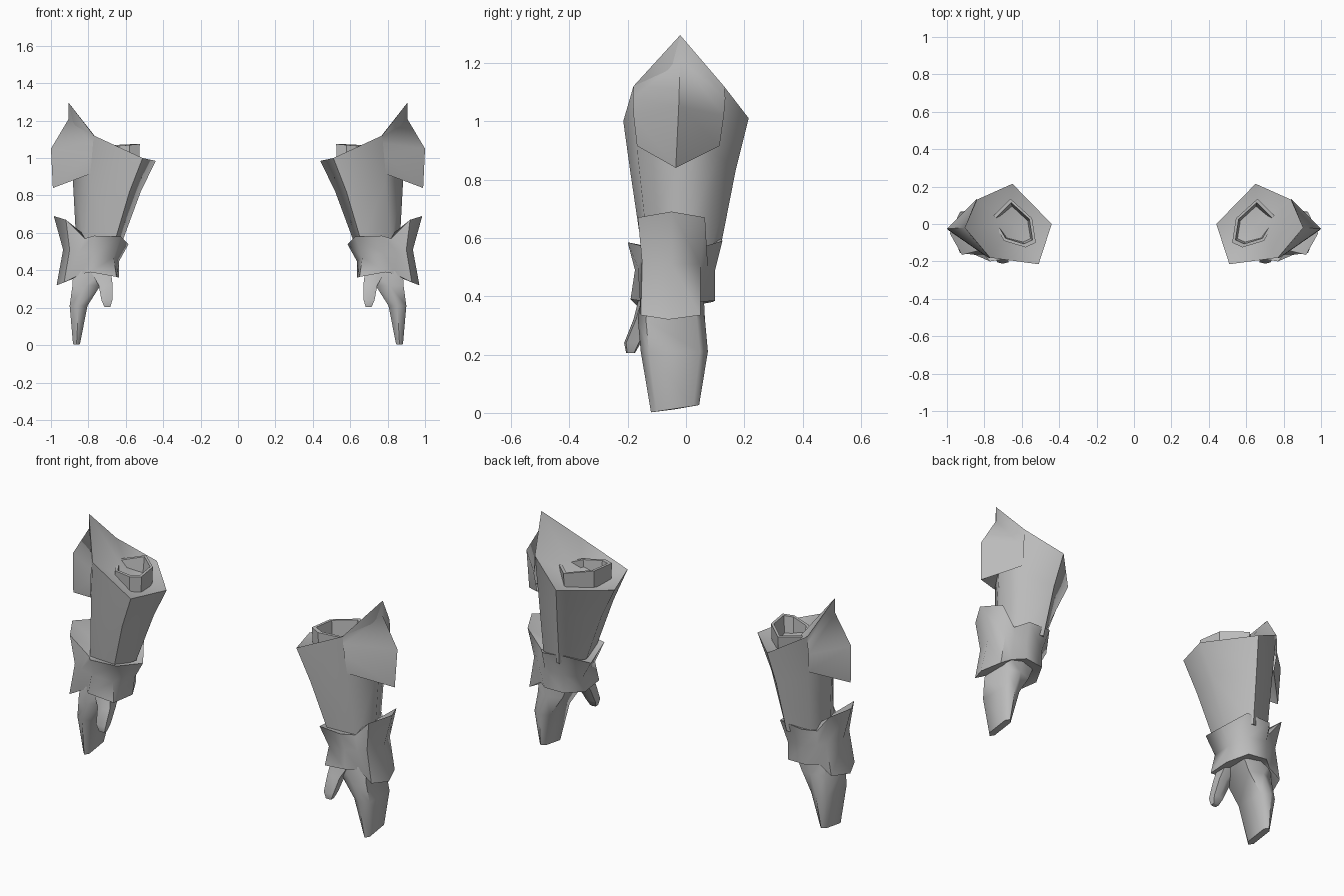
import bpy, bmesh, math
from mathutils import Vector

if "Cube" in bpy.data.objects:
    bpy.data.objects.remove(bpy.data.objects["Cube"])

steel = bpy.data.materials.new("steel_grey")
steel.diffuse_color = (0.5, 0.5, 0.5, 1)
steel.use_nodes = True
steel.node_tree.nodes["Principled BSDF"].inputs["Base Color"].default_value = steel.diffuse_color


def loft(name, rings, side, top=None, bottom=None, closed=True, angle=70):
    """Skin a list of equal-length rings; top/bottom are cap centre points."""
    bm = bmesh.new()
    rows = [[bm.verts.new((p[0] * side, p[1], p[2])) for p in r] for r in rings]
    n = len(rows[0])
    for a, b in zip(rows, rows[1:]):
        for i in range(n if closed else n - 1):
            j = (i + 1) % n
            bm.faces.new((a[i], a[j], b[j], b[i]))
    for row, c in ((rows[0], top), (rows[-1], bottom)):
        if c:
            v = bm.verts.new((c[0] * side, c[1], c[2]))
            for i in range(n):
                bm.faces.new((row[i], row[(i + 1) % n], v))
    bmesh.ops.recalc_face_normals(bm, faces=bm.faces)
    # an open sheet has no inside: point it away from the arm
    if not closed and sum(f.normal.x * side * f.calc_area() for f in bm.faces) < 0:
        bmesh.ops.reverse_faces(bm, faces=bm.faces)
    bm.normal_update()
    for f in bm.faces:
        f.smooth = True
    for e in bm.edges:
        e.smooth = len(e.link_faces) == 2 and e.calc_face_angle(0) < math.radians(angle)
    me = bpy.data.meshes.new(name)
    bm.to_mesh(me)
    bm.free()
    me.materials.append(steel)
    ob = bpy.data.objects.new(name, me)
    bpy.context.collection.objects.link(ob)
    return ob


def shrink(ring, k, z):
    """Scale a ring about its centre and move it to height z."""
    c = sum((Vector(p) for p in ring), Vector()) / len(ring)
    return [(c.x + (p[0] - c.x) * k, c.y + (p[1] - c.y) * k, z) for p in ring]


# forearm cuff: slanted pointed mouth down to the wrist
cuff = [
    [(.44, 0, .985), (.65, .215, 1.01), (.84, .13, 1.12),
     (.905, -.02, 1.295), (.77, -.18, 1.12), (.51, -.215, 1.0)],
    [(.52, 0, .82), (.675, .17, .83), (.83, .11, .88),
     (.885, -.02, .92), (.79, -.165, .88), (.58, -.19, .82)],
    [(.62, -.01, .55), (.70, .115, .55), (.82, .08, .55),
     (.865, -.03, .55), (.82, -.13, .55), (.66, -.15, .55)],
]

# flared outer plate on the cuff
plate = [
    [(.77, -.18, 1.12), (.905, -.02, 1.295), (.84, .13, 1.12)],
    [(.775, -.182, 1.08), (.905, -.02, 1.21), (.842, .135, 1.08)],
    [(.78, -.18, 1.02), (1.0, -.025, 1.05), (.845, .13, 1.02)],
    [(.79, -.168, .915), (.99, -.035, .84), (.835, .115, .915)],
    [(.80, -.13, .93), (.87, -.03, .93), (.82, .09, .93)],
]

# arm socket in the mouth of the cuff
socket = [(.545, .03, 1.075), (.66, .135, 1.07), (.765, .03, 1.06),
          (.695, -.09, 1.06), (.58, -.125, 1.07), (.525, -.1, 1.075)]
socket_rings = [
    shrink(socket, .95, .95), socket,
    [(.64 + (x - .64) * .85, y * .85, z) for x, y, z in socket],
    shrink(socket, .7, .96),
]

# wrist band: flared top, waist, flared bottom, notched beside the outer plate
band = [
    [(.985, -.05, .69), (.93, .065, .67), (.85, .06, .57), (.80, .125, .59),
     (.66, .115, .60), (.585, 0, .54), (.625, -.175, .58), (.77, -.20, .585),
     (.82, -.14, .57), (.92, -.165, .67)],
    [(.935, -.05, .51), (.90, .05, .51), (.86, .075, .50), (.80, .10, .49),
     (.69, .09, .48), (.635, 0, .45), (.665, -.15, .47), (.78, -.175, .49),
     (.85, -.165, .50), (.90, -.15, .51)],
    [(.97, -.06, .32), (.93, .05, .335), (.86, .05, .38), (.80, .10, .385),
     (.69, .09, .38), (.635, -.02, .36), (.65, -.165, .365), (.79, -.19, .39),
     (.84, -.135, .38), (.93, -.155, .335)],
]


def oval(x0, x1, y0, y1, z, tilt=0):
    """Six-sided cross-section flattened in x."""
    m = (x0 + x1) / 2
    yq = (y1 - y0) * .12
    pts = [(x0, y0 + yq), (m, y0), (x1, y0 + yq), (x1, y1 - yq), (m, y1), (x0, y1 - yq)]
    return [(x, y, z + tilt * (y - y0)) for x, y in pts]


# mitten-shaped hand tapering to a blunt tip
hand = [oval(.69, .88, -.15, .06, .42), oval(.735, .885, -.165, .065, .32),
        oval(.805, .90, -.155, .075, .21), oval(.845, .882, -.12, .045, .002, .15)]

# thumb pointing down and forward
thumb = [oval(.68, .79, -.16, -.06, .40), oval(.67, .745, -.18, -.11, .32),
         oval(.672, .73, -.212, -.155, .24), oval(.682, .715, -.205, -.175, .205)]

for side, tag in ((1, "left"), (-1, "right")):
    loft("cuff_" + tag, cuff, side, top=(.65, 0, .97), bottom=(.75, -.02, .55))
    loft("cuff_plate_" + tag, plate, side, closed=False)
    loft("arm_socket_" + tag, socket_rings, side, angle=30)
    loft("wrist_band_" + tag, band, side, top=(.76, -.03, .54),
         bottom=(.77, -.04, .40), angle=60)
    loft("hand_" + tag, hand, side, top=(.78, -.04, .42),
         bottom=(.863, -.04, .012), angle=65)
    loft("thumb_" + tag, thumb, side, top=(.73, -.11, .40),
         bottom=(.699, -.19, .205), angle=65)
